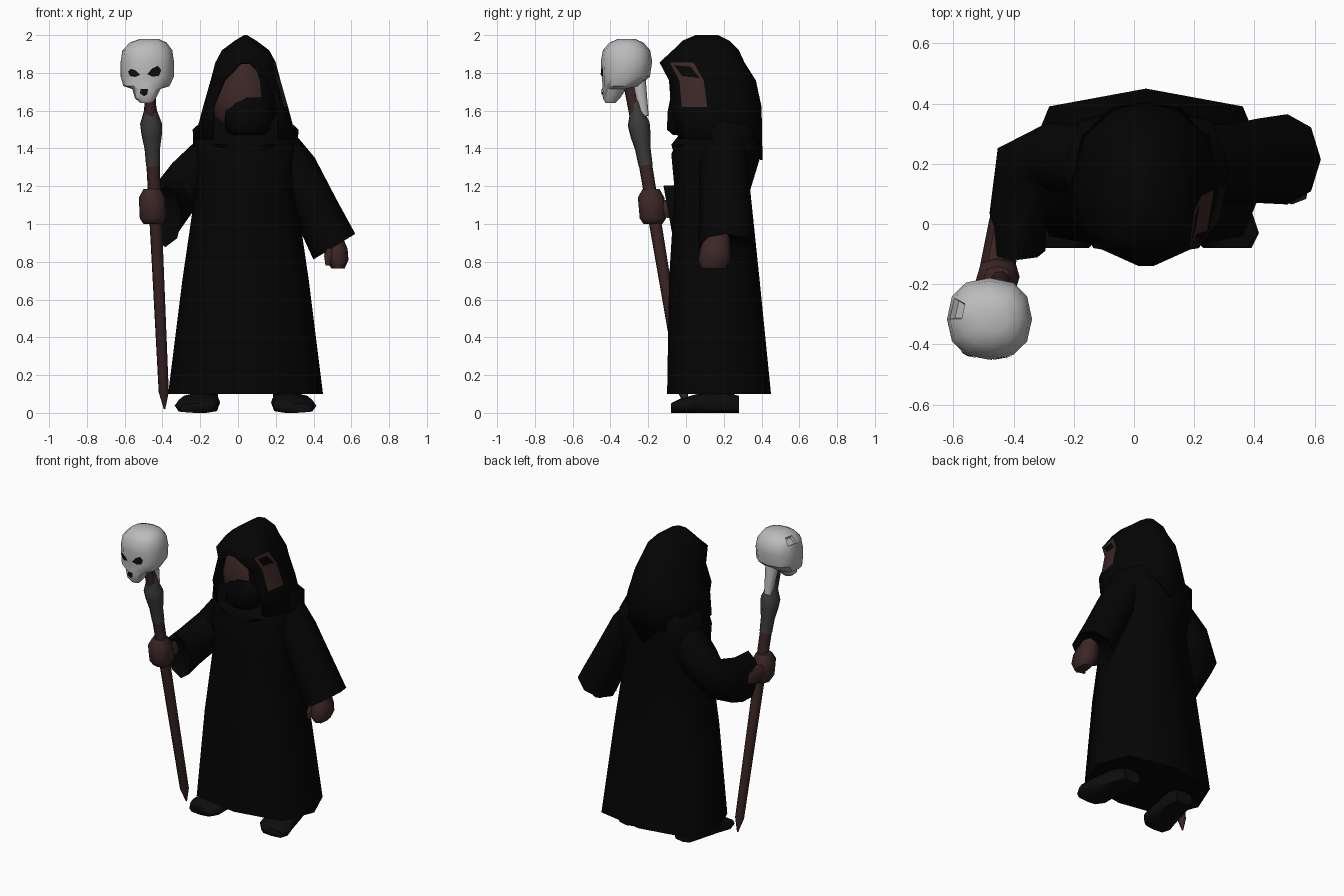
import bpy, bmesh, math
from mathutils import Vector
from mathutils.bvhtree import BVHTree

cube = bpy.data.objects.get("Cube")
if cube:
    bpy.data.objects.remove(cube)

MID = 0.04  # centre line of the body


def material(name, r, g, b):
    m = bpy.data.materials.new(name)
    m.use_nodes = True
    m.diffuse_color = (r, g, b, 1)
    node = m.node_tree.nodes["Principled BSDF"]
    node.inputs["Base Color"].default_value = (r, g, b, 1)
    node.inputs["Roughness"].default_value = 0.9
    return m


CLOTH = material("black cloth", 0.0013, 0.0013, 0.0013)
LEATHER = material("dark leather", 0.004, 0.004, 0.004)
SKIN = material("brown skin", 0.045, 0.02, 0.019)
WOOD = material("dark red wood", 0.042, 0.018, 0.018)
METAL = material("grey metal", 0.045, 0.045, 0.047)
BONE = material("pale bone", 0.5, 0.5, 0.5)


def finish(name, bm, mats, angle=60, rule=None):
    """Turn a bmesh into an object, colouring faces by an optional rule."""
    bmesh.ops.recalc_face_normals(bm, faces=bm.faces)
    if rule:
        for f in bm.faces:
            f.material_index = rule(f.calc_center_median())
    me = bpy.data.meshes.new(name)
    bm.to_mesh(me)
    bm.free()
    for m in mats:
        me.materials.append(m)
    ob = bpy.data.objects.new(name, me)
    bpy.context.collection.objects.link(ob)
    bpy.ops.object.select_all(action="DESELECT")
    ob.select_set(True)
    bpy.context.view_layer.objects.active = ob
    bpy.ops.object.shade_smooth_by_angle(angle=math.radians(angle))
    return ob


def loft(rings, sides=8, axis=(0, 0, 1), square=1.0):
    """Skin rings of (x, y, z, rx, ry[, axis]) into a closed tube."""
    bm = bmesh.new()
    loops = []
    for x, y, z, rx, ry, *own in rings:
        turn = Vector(own[0] if own else axis).to_track_quat("Z", "Y")
        loop = []
        for i in range(sides):
            a = math.tau * i / sides
            c, s = (math.copysign(abs(v) ** square, v) for v in (math.cos(a), math.sin(a)))
            loop.append(bm.verts.new(Vector((x, y, z)) + turn @ Vector((c * rx, s * ry, 0))))
        loops.append(loop)
    for a, b in zip(loops, loops[1:]):
        for i in range(sides):
            j = (i + 1) % sides
            bm.faces.new((a[i], a[j], b[j], b[i]))
    bm.faces.new(loops[0])
    bm.faces.new(loops[-1])
    return bm


# Robe body
finish("robe", loft([
    (MID, 0.175, 0.10, 0.41, 0.275), (MID, 0.15, 0.70, 0.335, 0.24),
    (MID, 0.14, 1.18, 0.265, 0.20), (MID, 0.16, 1.37, 0.275, 0.238),
    (MID, 0.185, 1.50, 0.28, 0.20), (MID, 0.16, 1.62, 0.15, 0.13)],
    8, square=0.7), [CLOTH])

# Hood: open horseshoe sections of (z, half width, front, back, opening)
LEVELS = [(1.45, 0.27, -0.04, 0.405, 0.65), (1.62, 0.225, -0.08, 0.40, 0.78),
          (1.76, 0.185, -0.09, 0.37, 0.62), (1.855, 0.16, -0.14, 0.31, 0.15),
          (1.92, 0.125, -0.07, 0.28, 0.30), (1.97, 0.058, -0.02, 0.23, 0.40),
          (2.00, 0.008, 0.05, 0.17, 0.50)]
HALF = [(0.9, 0.12), (1.0, 0.40), (0.85, 0.76), (0.42, 0.96)]
bm = bmesh.new()
rows = []
for k, (z, w, front, back, gap) in enumerate(LEVELS):
    right = [(-gap, 0)] + [(-u, v) for u, v in HALF]
    section = right + [(0, 1)] + [(-u, v) for u, v in reversed(right)]
    rows.append([bm.verts.new((MID + w * u, front + (back - front) * v,
                               z - (0.11 if k == 0 and v == 1 else 0)))
                 for u, v in section])
for k, (a, b) in enumerate(zip(rows, rows[1:])):
    for i in range(len(a) - 1):
        bm.faces.new((a[i], a[i + 1], b[i + 1], b[i]))
    if k >= 3:  # closed brow above the face opening
        bm.faces.new((a[-1], a[0], b[0], b[-1]))
bm.faces.new(rows[-1])
bmesh.ops.recalc_face_normals(bm, faces=bm.faces)
# Worn brown patch with a dark hole on the left of the hood
patch = [f for f in bm.faces if f.calc_center_median().x > MID + 0.12
         and 1.62 < f.calc_center_median().z < 1.85
         and -0.04 < f.calc_center_median().y < 0.06]
for f in patch:
    f.material_index = 1
upper = [f for f in patch if f.calc_center_median().z > 1.76]
bmesh.ops.inset_individual(bm, faces=upper, thickness=0.027)
for f in upper:
    f.material_index = 0
hood = finish("hood", bm, [CLOTH, SKIN])
shell = hood.modifiers.new("thickness", "SOLIDIFY")
shell.thickness = 0.012

# Head with a partly covered face, and the cloth over mouth and neck
finish("head", loft([
    (MID, 0.08, 1.50, 0.12, 0.09), (MID, 0.06, 1.57, 0.165, 0.13),
    (MID, 0.06, 1.66, 0.17, 0.14), (MID, 0.07, 1.76, 0.15, 0.14),
    (MID, 0.09, 1.87, 0.08, 0.12)], 12), [CLOTH, SKIN],
    rule=lambda c: int(c.x < MID + 0.06 and c.y < 0.08))
finish("face_cloth", loft([
    (MID + 0.01, -0.01, 1.47, 0.08, 0.06), (MID + 0.01, -0.03, 1.50, 0.12, 0.075),
    (MID + 0.02, -0.03, 1.60, 0.13, 0.07), (MID + 0.03, -0.03, 1.67, 0.07, 0.055)], 10), [CLOTH])
finish("collar", loft([
    (MID, 0.07, 1.34, 0.12, 0.13), (MID, 0.06, 1.42, 0.20, 0.145),
    (MID, 0.09, 1.50, 0.16, 0.11)], 10), [CLOTH])

# Sleeves: the right one bends forward, the left one hangs
finish("right_sleeve", loft([
    (-0.13, 0.20, 1.38, 0.13, 0.11, (-1, 0, -0.6)),
    (-0.27, 0.22, 1.225, 0.12, 0.125, (-1, -0.1, -0.8)),
    (-0.35, 0.19, 1.12, 0.12, 0.13, (-0.6, -1, -0.4)),
    (-0.385, 0.03, 1.06, 0.095, 0.15, (-0.1, -1, -0.1)),
    (-0.385, -0.09, 1.04, 0.09, 0.165, (0, -1, -0.18)),
    (-0.39, -0.05, 1.05, 0.065, 0.12, (0, -1, -0.18))], 8), [CLOTH])
finish("left_sleeve", loft([
    (0.21, 0.20, 1.42, 0.13, 0.11, (0.8, 0, -0.6)),
    (0.31, 0.20, 1.28, 0.13, 0.12, (0.6, 0, -0.8)),
    (0.41, 0.21, 1.08, 0.14, 0.122, (0.45, 0, -0.9)),
    (0.51, 0.215, 0.88, 0.15, 0.13, (0.52, 0, -0.85)),
    (0.49, 0.21, 0.92, 0.10, 0.09, (0.52, 0, -0.85))], 8), [CLOTH])

# Hands
finish("right_forearm", loft([
    (-0.435, 0.02, 1.06, 0.045, 0.05), (-0.47, -0.17, 1.09, 0.048, 0.055)],
    6, (0, -1, 0)), [SKIN])
finish("right_fist", loft([
    (-0.45, -0.175, 1.00, 0.05, 0.05), (-0.45, -0.175, 1.03, 0.07, 0.07),
    (-0.455, -0.185, 1.14, 0.07, 0.07), (-0.455, -0.185, 1.185, 0.045, 0.045)],
    8, square=0.75), [SKIN])
finish("left_hand", loft([
    (0.49, 0.17, 0.96, 0.05, 0.06), (0.515, 0.155, 0.87, 0.065, 0.08),
    (0.525, 0.15, 0.81, 0.06, 0.085), (0.53, 0.145, 0.765, 0.035, 0.065)],
    8, square=0.7), [SKIN])
finish("left_thumb", loft([
    (0.49, 0.10, 0.88, 0.02, 0.02), (0.48, 0.085, 0.83, 0.024, 0.02),
    (0.475, 0.085, 0.78, 0.012, 0.012)], 6), [SKIN])

# Shoes and legs
for side, word in ((1, "left"), (-1, "right")):
    def at(offset):
        return MID + side * offset
    finish(word + "_shoe", loft([
        (at(0.21), 0.28, 0.045, 0.065, 0.045), (at(0.22), 0.20, 0.055, 0.085, 0.055),
        (at(0.245), 0.06, 0.05, 0.10, 0.05), (at(0.26), -0.03, 0.038, 0.115, 0.038),
        (at(0.27), -0.08, 0.025, 0.08, 0.025)], 8, (0, -1, 0), 0.6), [LEATHER])
    finish(word + "_leg", loft([
        (at(0.21), 0.19, 0.07, 0.06, 0.065), (at(0.19), 0.17, 0.35, 0.09, 0.09)], 8), [CLOTH])

# Staff, grey collar, and its wooden tip with a bone neck behind
LEAN = (-0.05, -0.165, 1)


def staff_ring(z, r, shift=0):
    return (-0.388 - 0.047 * z, 0.005 - 0.167 * z + shift, z, r, r, LEAN)


def staff_part(name, profile, mat, shift=0):
    finish(name, loft([staff_ring(z, r, shift) for z, r in profile], 8), [mat])


staff_part("staff", [(0.02, 0.004), (0.11, 0.028), (0.70, 0.032), (1.33, 0.037)], WOOD)
staff_part("staff_collar", [(1.31, 0.039), (1.40, 0.043), (1.47, 0.056), (1.53, 0.061),
                            (1.60, 0.036), (1.65, 0.030)], METAL)
staff_part("staff_tip", [(1.57, 0.031), (1.78, 0.036)], WOOD, -0.012)
staff_part("bone_neck", [(1.57, 0.026), (1.66, 0.034), (1.79, 0.046)], BONE, 0.035)

# Skull
skull = loft([
    (-0.485, -0.40, 1.640, 0.030, 0.025), (-0.49, -0.395, 1.665, 0.055, 0.045),
    (-0.485, -0.38, 1.715, 0.075, 0.064), (-0.485, -0.345, 1.730, 0.122, 0.097),
    (-0.48, -0.318, 1.780, 0.141, 0.127), (-0.48, -0.315, 1.860, 0.141, 0.136),
    (-0.48, -0.315, 1.920, 0.132, 0.125), (-0.475, -0.315, 1.960, 0.098, 0.09),
    (-0.47, -0.315, 1.980, 0.050, 0.045)], 12, square=0.85)
bmesh.ops.recalc_face_normals(skull, faces=skull.faces)
# Dent in the crown
crown = Vector((-0.57, -0.28, 1.94))
dent = min(skull.faces, key=lambda f: (f.calc_center_median() - crown).length)
bmesh.ops.inset_individual(skull, faces=[dent], thickness=0.008, depth=-0.018)
surface = BVHTree.FromBMesh(skull)


def socket(name, x, z, outline):
    """Thin dark plate laid on the front of the skull."""
    bm = bmesh.new()

    def drop(dx, dz):
        hit = surface.ray_cast(Vector((x + dx, -2, z + dz)), Vector((0, 1, 0)))[0]
        return bm.verts.new(hit + Vector((0, -0.006, 0)))
    hub = drop(0, 0)
    rim = [drop(dx, dz) for dx, dz in outline]
    for i, v in enumerate(rim):
        bm.faces.new((hub, v, rim[(i + 1) % len(rim)]))
    finish(name, bm, [LEATHER])


EYE = [(-0.04, -0.012), (-0.015, 0.018), (0.016, 0.032), (0.034, 0.01), (0.022, -0.02), (-0.01, -0.026)]
socket("left_eye_socket", -0.44, 1.805, EYE)
socket("right_eye_socket", -0.553, 1.798, [(-dx * 0.85, dz * 0.75) for dx, dz in reversed(EYE)])
socket("nose_hole", -0.497, 1.70, [(-0.022, -0.008), (-0.018, 0.014), (0.02, 0.016), (0.018, -0.012), (0, -0.024)])
finish("skull", skull, [BONE], 35)
